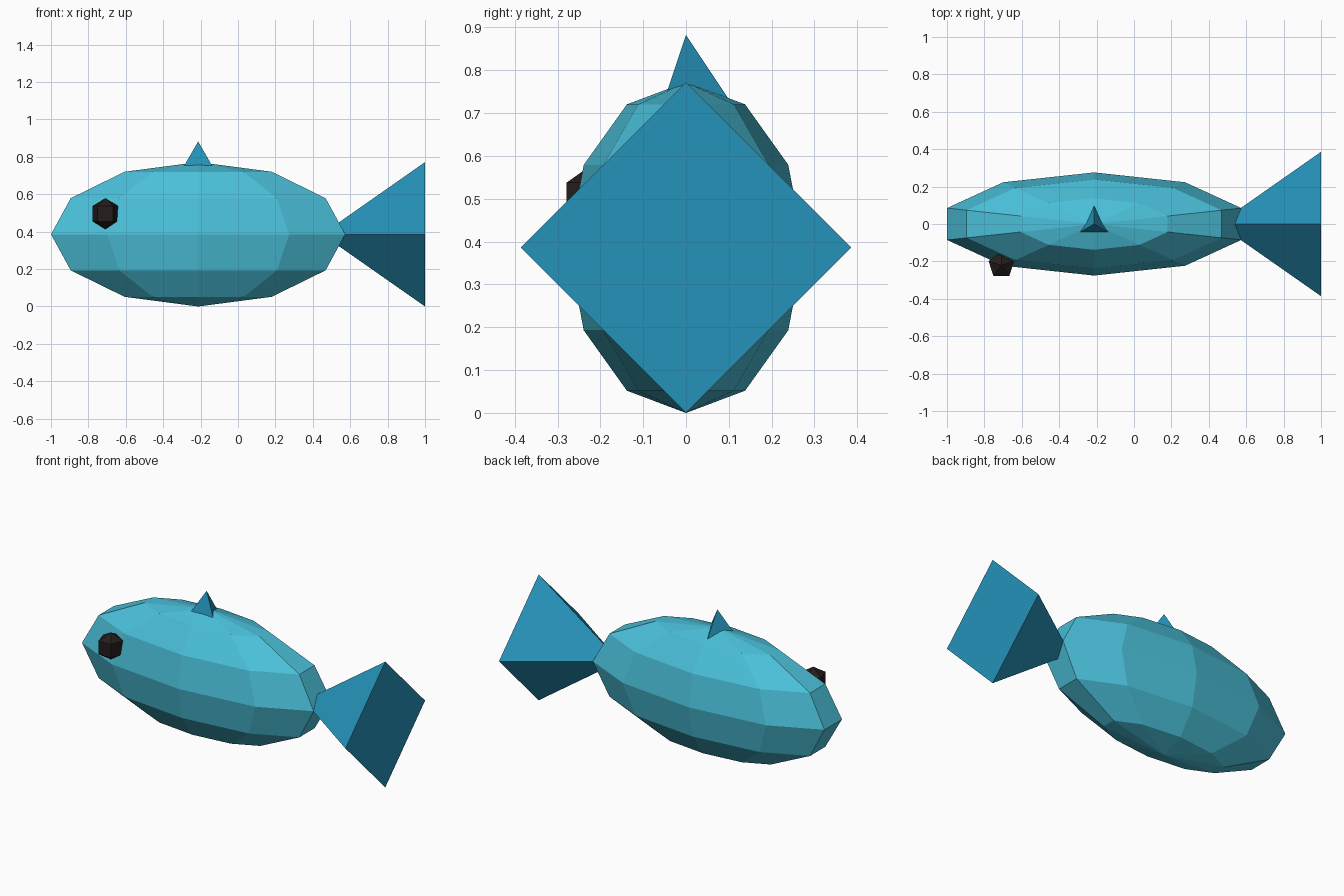
import bpy
import bmesh
from math import sin, cos, pi, radians
from mathutils import Matrix, Vector

cube = bpy.data.objects.get("Cube")
if cube:
    bpy.data.objects.remove(cube, do_unlink=True)

U = 0.5515                           # design unit
CENTRE = Vector((-0.213, 0, 0.386))  # middle of the body


def material(name, rgb):
    mat = bpy.data.materials.new(name)
    mat.use_nodes = True
    mat.diffuse_color = (*rgb, 1)
    mat.node_tree.nodes["Principled BSDF"].inputs["Base Color"].default_value = (*rgb, 1)
    return mat


def revolve(name, profile, sides, offset, mat, scale=(1, 1, 1), tilt=0):
    """Spin a (radius, height) profile round z, first corner on +y, then place it."""
    bm = bmesh.new()
    rings = []
    for r, h in profile:
        angles = [pi / 2 + 2 * pi * i / sides for i in range(sides)]
        rings.append([bm.verts.new((r * cos(a), r * sin(a), h)) for a in angles])
    for low, high in zip(rings, rings[1:]):
        for i in range(sides):
            j = (i + 1) % sides
            bm.faces.new((low[i], low[j], high[j], high[i]))
    if profile[0][0] > 0:
        bm.faces.new(rings[0])
    bmesh.ops.remove_doubles(bm, verts=bm.verts, dist=1e-5)
    bmesh.ops.recalc_face_normals(bm, faces=bm.faces)
    place = (Matrix.Translation(CENTRE + Vector(offset) * U)
             @ Matrix.Rotation(tilt, 4, 'Y')
             @ Matrix.Diagonal((*scale, 1)) @ Matrix.Scale(U, 4))
    bm.transform(place)
    mesh = bpy.data.meshes.new(name)
    bm.to_mesh(mesh)
    bm.free()
    mesh.materials.append(mat)
    obj = bpy.data.objects.new(name, mesh)
    bpy.context.collection.objects.link(obj)
    return obj


def arc(radius, steps):
    """Half circle from the bottom pole to the top pole."""
    pts = [(radius * sin(pi * i / steps), -radius * cos(pi * i / steps)) for i in range(steps + 1)]
    pts[0], pts[-1] = (0, -radius), (0, radius)
    return pts


body_blue = material("body light blue", (0.07, 0.53, 0.70))
fin_blue = material("fin deep blue", (0.019, 0.29, 0.49))
eye_dark = material("eye dark brown", (0.017, 0.012, 0.011))

# Faceted body
revolve("body", arc(1, 6), 10, (0, 0, 0), body_blue, scale=(1.5, 0.5, 0.7))

# Four-sided tail fin, its tip buried in the body
revolve("tail_fin", [(0.7, -0.5), (0, 0.5)], 4, (1.7, 0, 0), fin_blue, tilt=radians(-90))

# Three-sided fin on the back
revolve("back_fin", [(0.2, -0.15), (0, 0.15)], 3, (0, 0, 0.75), fin_blue)

# Single eye on the front side
revolve("eye", arc(0.15, 3), 5, (-0.9, -0.4, 0.2), eye_dark)
